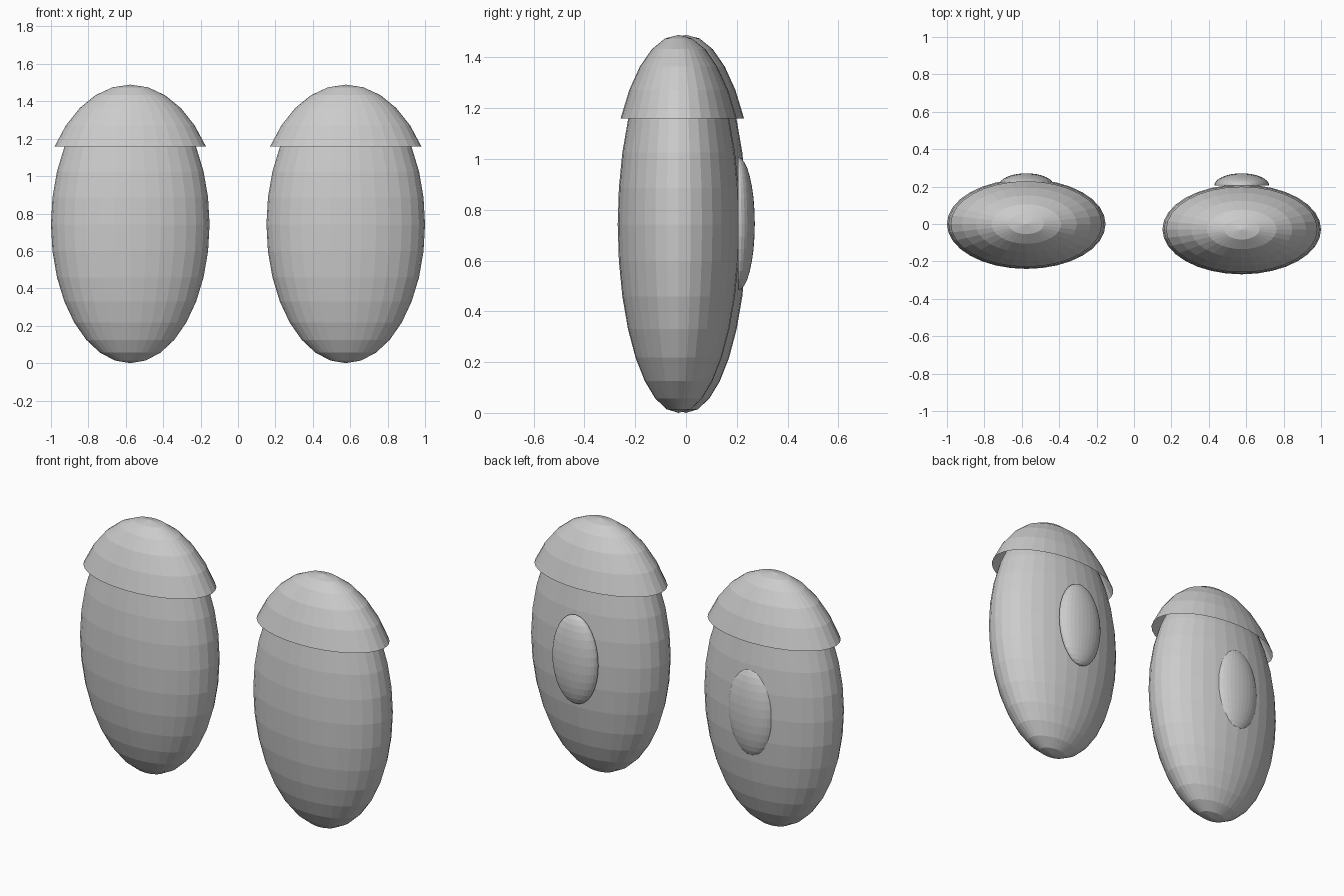
import bpy, bmesh
from mathutils import Vector

default = bpy.data.objects.get("Cube")
if default:
    bpy.data.objects.remove(default, do_unlink=True)

grey = bpy.data.materials.new("plain grey")
grey.use_nodes = True
grey.diffuse_color = (0.6, 0.6, 0.6, 1)
grey.node_tree.nodes["Principled BSDF"].inputs["Base Color"].default_value = (0.6, 0.6, 0.6, 1)


def ellipsoid(name, centre, radii, keep=None):
    """Faceted ellipsoid; keep(unit_position) selects the vertices that stay."""
    bm = bmesh.new()
    bmesh.ops.create_uvsphere(bm, u_segments=32, v_segments=16, radius=1)
    if keep:
        cut = [v for v in bm.verts if not keep(v.co)]
        bmesh.ops.delete(bm, geom=cut, context='VERTS')
    for v in bm.verts:
        v.co = Vector(a * b for a, b in zip(v.co, radii))
    mesh = bpy.data.meshes.new(name)
    bm.to_mesh(mesh)
    bm.free()
    mesh.materials.append(grey)
    obj = bpy.data.objects.new(name, mesh)
    obj.location = centre
    bpy.context.collection.objects.link(obj)
    return obj


RX, RY, RZ = 0.424, 0.24, 0.742
FLARE = 1.147

for side, x, y in (("left", 0.576, -0.029), ("right", -0.576, 0.0)):
    # Egg-shaped body
    ellipsoid(side + "_body", (x, y, RZ), (RX, RY, RZ))
    # Open cap, wider than the body so its rim overhangs
    ellipsoid(side + "_cap", (x, y, RZ + 0.005), (RX * FLARE, RY * FLARE, RZ),
              keep=lambda p: p.z > 0.54)
    # Half-domed pad on the back
    ellipsoid(side + "_back_pad", (x, 0.205, 0.745), (0.147, 0.066, 0.262),
              keep=lambda p: p.y > -0.001)
